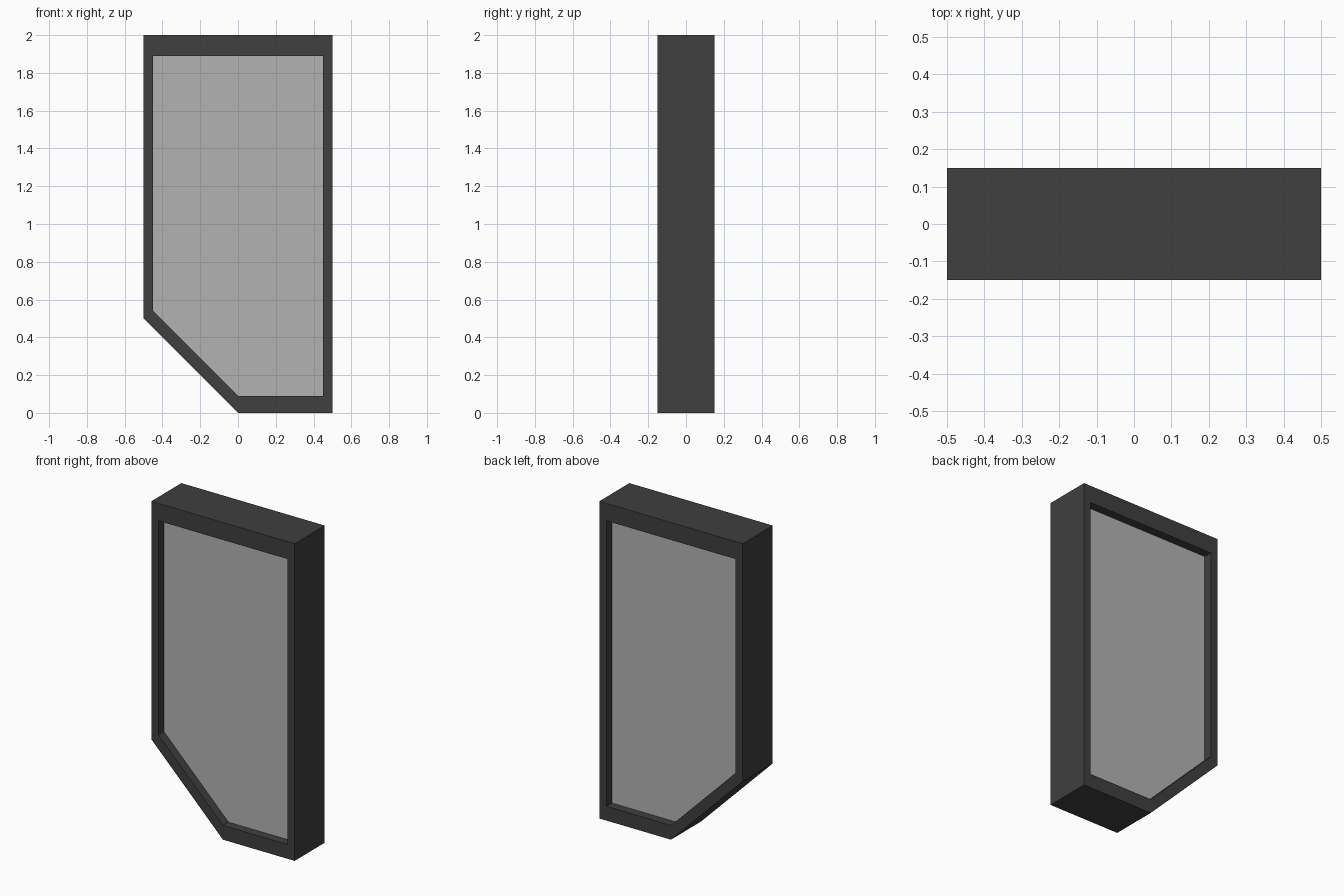
import bpy, bmesh

if "Cube" in bpy.data.objects:
    bpy.data.objects.remove(bpy.data.objects["Cube"])

OUTER = [(-0.5, 2), (-0.5, 0.5), (0, 0), (0.5, 0), (0.5, 2)]
INNER = [(x * 0.9, z * 0.9 + 0.09) for x, z in OUTER]


def material(name, value):
    mat = bpy.data.materials.new(name)
    mat.diffuse_color = (value, value, value, 1)
    mat.use_nodes = True
    mat.node_tree.nodes["Principled BSDF"].inputs["Base Color"].default_value = mat.diffuse_color
    return mat


def finish(bm, name, mat):
    bmesh.ops.recalc_face_normals(bm, faces=bm.faces)
    mesh = bpy.data.meshes.new(name)
    bm.to_mesh(mesh)
    bm.free()
    mesh.materials.append(mat)
    obj = bpy.data.objects.new(name, mesh)
    bpy.context.collection.objects.link(obj)
    return obj


def ring(bm, outline, y):
    return [bm.verts.new((x, y, z)) for x, z in outline]


def bridge(bm, a, b):
    for i in range(len(a)):
        j = (i + 1) % len(a)
        bm.faces.new((a[i], a[j], b[j], b[i]))


# Frame: the cross-section loops round from outer front to inner front
bm = bmesh.new()
loops = [ring(bm, OUTER, -0.15), ring(bm, OUTER, 0.15),
         ring(bm, INNER, 0.15), ring(bm, INNER, -0.15)]
for k in range(4):
    bridge(bm, loops[k], loops[(k + 1) % 4])
finish(bm, "frame", material("dark_frame", 0.05))

# Pane: recessed slab filling the opening
bm = bmesh.new()
front, back = ring(bm, INNER, -0.095), ring(bm, INNER, 0.095)
bridge(bm, front, back)
bm.faces.new(front)
bm.faces.new(back)
finish(bm, "pane", material("grey_pane", 0.45))
